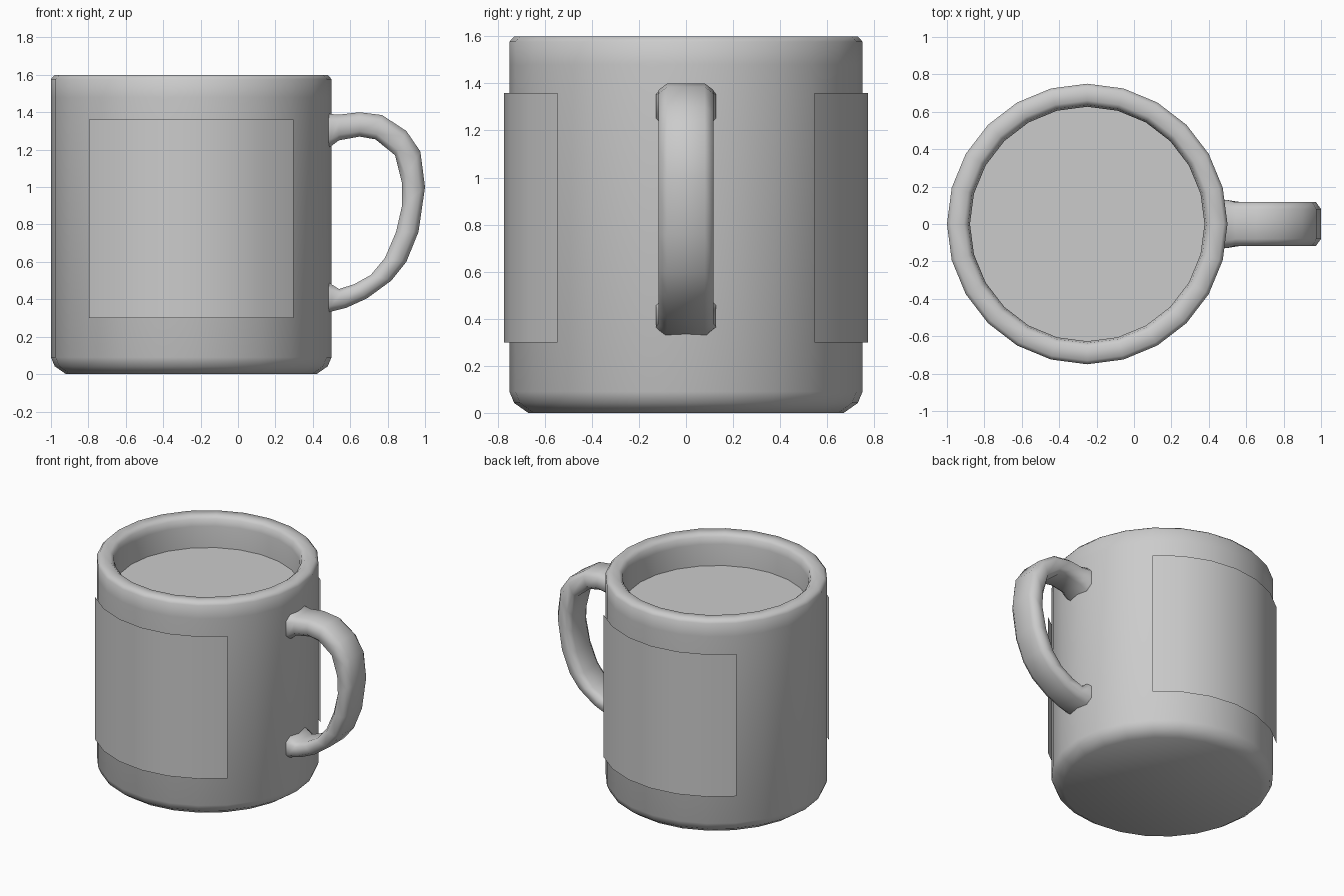
import bpy, bmesh, math
from mathutils import Vector

if "Cube" in bpy.data.objects:
    bpy.data.objects.remove(bpy.data.objects["Cube"])

CX = -0.25      # mug axis
SIDES = 24


def material(name, value):
    m = bpy.data.materials.new(name)
    m.diffuse_color = (value, value, value, 1)
    m.use_nodes = True
    m.node_tree.nodes["Principled BSDF"].inputs["Base Color"].default_value = m.diffuse_color
    return m


GREY = material("plain grey", 0.6)


def finish(name, bm, angle=60, recalc=True):
    if recalc:
        bmesh.ops.recalc_face_normals(bm, faces=bm.faces)
    me = bpy.data.meshes.new(name)
    bm.to_mesh(me)
    bm.free()
    me.materials.append(GREY)
    ob = bpy.data.objects.new(name, me)
    bpy.context.collection.objects.link(ob)
    bpy.ops.object.select_all(action='DESELECT')
    ob.select_set(True)
    bpy.context.view_layer.objects.active = ob
    bpy.ops.object.shade_smooth_by_angle(angle=math.radians(angle))
    return ob


def point(r, step, z):
    a = 2 * math.pi * step / SIDES
    return (CX + r * math.cos(a), r * math.sin(a), z)


def skin(bm, rings, closed=True):
    """Bridge consecutive rings of vertices with quads."""
    n = len(rings[0])
    for a, b in zip(rings, rings[1:]):
        for i in range(n if closed else n - 1):
            j = (i + 1) % n
            bm.faces.new((a[i], a[j], b[j], b[i]))


# Mug body: lathed wall with chamfered foot and rim, hollow inside
profile = [(0.67, 0), (0.73, 0.042), (0.75, 0.09), (0.75, 1.48), (0.75, 1.577),
           (0.73, 1.6), (0.66, 1.6), (0.637, 1.58), (0.627, 1.53), (0.627, 1.3)]
bm = bmesh.new()
rings = [[bm.verts.new(point(r, i, z)) for i in range(SIDES)] for r, z in profile]
skin(bm, rings)
bm.faces.new(rings[0])
bm.faces.new(rings[-1])
finish("mug_body", bm)

# Drink surface
bm = bmesh.new()
bm.faces.new([bm.verts.new(point(0.628, i, 1.37)) for i in range(SIDES)])
finish("drink_surface", bm, recalc=False)

# Curved label panels, a quarter turn each, front and back
for name, start in (("front_label", 15), ("back_label", 3)):
    bm = bmesh.new()
    skin(bm, [[bm.verts.new(point(0.773, start + i, z)) for i in range(7)]
              for z in (0.3, 1.36)], closed=False)
    finish(name, bm, recalc=False)

# Handle: chamfered strap swept through (outer x, outer z, inner x, inner z)
stations = [(0.46, 1.40, 0.46, 1.20), (0.50, 1.39, 0.50, 1.22), (0.54, 1.387, 0.54, 1.25),
            (0.65, 1.40, 0.65, 1.27), (0.77, 1.385, 0.735, 1.255), (0.90, 1.30, 0.84, 1.17),
            (0.975, 1.19, 0.877, 1.02), (1.0, 1.0, 0.877, 0.90), (0.965, 0.76, 0.845, 0.76),
            (0.90, 0.60, 0.785, 0.62), (0.82, 0.50, 0.71, 0.53), (0.69, 0.405, 0.62, 0.48),
            (0.58, 0.355, 0.54, 0.455), (0.50, 0.335, 0.50, 0.48), (0.46, 0.32, 0.46, 0.51)]
section = [(-0.68, 0), (0.68, 0), (1, 0.22), (1, 0.78), (0.68, 1), (-0.68, 1),
           (-1, 0.78), (-1, 0.22)]       # (width, outer-to-inner)
bm = bmesh.new()
rings = []
for ox, oz, ix, iz in stations:
    half = 0.128 if ox <= 0.5 else 0.117   # slight flare where it meets the wall
    outer, inner = Vector((ox, 0, oz)), Vector((ix, 0, iz))
    rings.append([bm.verts.new(outer.lerp(inner, t) + Vector((0, w * half, 0)))
                  for w, t in section])
skin(bm, rings)
bm.faces.new(rings[0])
bm.faces.new(rings[-1])
finish("handle", bm)
